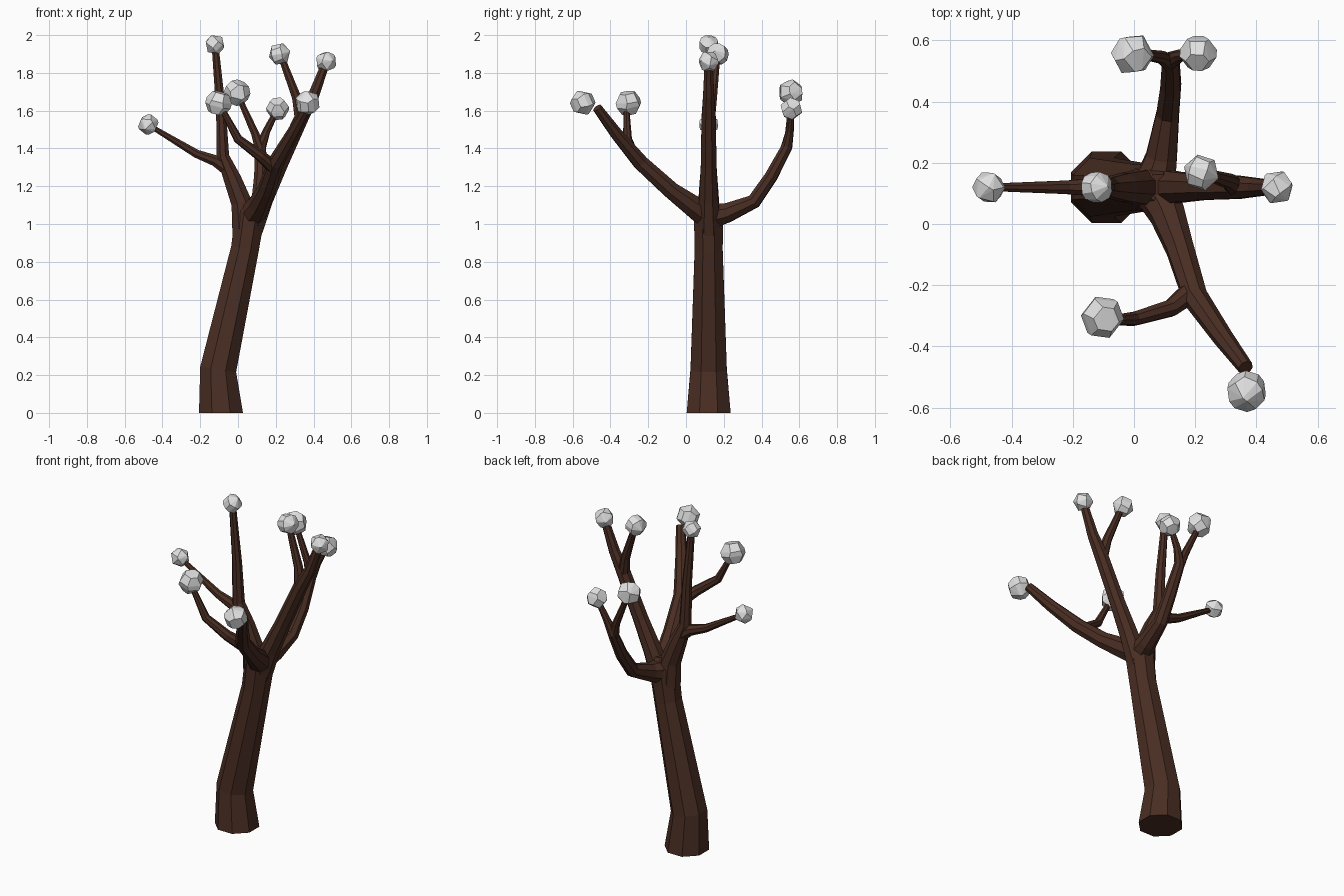
import bpy, bmesh, math
from mathutils import Vector, Euler

if "Cube" in bpy.data.objects:
    bpy.data.objects.remove(bpy.data.objects["Cube"])


def material(name, rgb):
    m = bpy.data.materials.new(name)
    m.diffuse_color = (*rgb, 1)
    m.use_nodes = True
    m.node_tree.nodes["Principled BSDF"].inputs["Base Color"].default_value = m.diffuse_color
    return m


bark = material("brown bark", (0.068, 0.027, 0.017))
grey = material("pale grey leaves", (0.75, 0.75, 0.75))


def finish(bm, name, mat):
    bmesh.ops.recalc_face_normals(bm, faces=bm.faces)
    me = bpy.data.meshes.new(name)
    bm.to_mesh(me)
    bm.free()
    me.materials.append(mat)
    ob = bpy.data.objects.new(name, me)
    bpy.context.collection.objects.link(ob)
    return ob


def tube(name, path, sides=8, flat_ends=False):
    """Tapered faceted tube through (x, y, z, radius) points."""
    bm = bmesh.new()
    pts = [Vector(p[:3]) for p in path]
    normal = None
    rings = []
    for i, p in enumerate(pts):
        a, b = pts[max(i - 1, 0)], pts[min(i + 1, len(pts) - 1)]
        t = Vector((0, 0, 1)) if flat_ends and i == 0 else (b - a).normalized()
        if normal is None:
            normal = Vector((1, 0, 0)) if abs(t.x) < 0.8 else Vector((0, 1, 0))
        normal = (normal - t * normal.dot(t)).normalized()
        side = t.cross(normal)
        ring = []
        for k in range(sides):
            ang = 2 * math.pi * (k + 0.5) / sides
            ring.append(bm.verts.new(p + (normal * math.cos(ang) + side * math.sin(ang)) * path[i][3]))
        rings.append(ring)
    for r0, r1 in zip(rings, rings[1:]):
        for k in range(sides):
            j = (k + 1) % sides
            bm.faces.new((r0[k], r0[j], r1[j], r1[k]))
    bm.faces.new(rings[0])
    bm.faces.new(rings[-1])
    return finish(bm, name, bark)


# Trunk
tube("trunk", [(-0.09, 0.12, 0, 0.126), (-0.105, 0.12, 0.23, 0.104),
               (0.037, 0.12, 0.87, 0.08), (0.065, 0.12, 1.06, 0.085),
               (0.08, 0.12, 1.13, 0.045)], flat_ends=True)

# Left limb and its twig
tube("left_limb", [(0.035, 0.12, 0.95, 0.07), (0.02, 0.12, 1.11, 0.06), (-0.03, 0.12, 1.24, 0.05),
                   (-0.08, 0.12, 1.36, 0.036), (-0.09, 0.12, 1.6, 0.028), (-0.12, 0.12, 1.93, 0.02)])
tube("left_twig", [(-0.05, 0.12, 1.29, 0.042), (-0.12, 0.12, 1.335, 0.032),
                   (-0.22, 0.12, 1.372, 0.024), (-0.45, 0.12, 1.51, 0.014)])

# Right limb and its twig
tube("right_limb", [(0.06, 0.12, 0.95, 0.07), (0.135, 0.12, 1.13, 0.055), (0.22, 0.12, 1.31, 0.045),
                    (0.335, 0.12, 1.56, 0.041), (0.40, 0.12, 1.68, 0.032), (0.46, 0.12, 1.84, 0.024)])
tube("right_twig", [(0.335, 0.12, 1.55, 0.036), (0.31, 0.14, 1.67, 0.026), (0.235, 0.163, 1.87, 0.018)])

# Front limb and its twig
tube("front_limb", [(0.065, 0.12, 1.04, 0.075), (0.11, 0.03, 1.10, 0.06), (0.15, -0.08, 1.18, 0.048),
                    (0.20, -0.24, 1.325, 0.043), (0.29, -0.37, 1.48, 0.034), (0.365, -0.47, 1.615, 0.026)])
tube("front_twig", [(0.19, -0.22, 1.30, 0.038), (0.12, -0.275, 1.36, 0.03),
                    (0.0, -0.31, 1.45, 0.024), (-0.085, -0.315, 1.61, 0.015)])

# Back limb and its two twigs
tube("back_limb", [(0.065, 0.12, 1.04, 0.075), (0.09, 0.22, 1.06, 0.055), (0.11, 0.36, 1.12, 0.04),
                   (0.12, 0.45, 1.25, 0.036), (0.12, 0.535, 1.41, 0.03), (0.15, 0.55, 1.49, 0.021),
                   (0.205, 0.56, 1.6, 0.015)])
tube("back_twig", [(0.12, 0.525, 1.39, 0.03), (0.09, 0.545, 1.48, 0.022), (0.005, 0.56, 1.67, 0.015)])

# Faceted leaf balls on the branch tips
balls = [(-0.475, 0.12, 1.527, 0.055), (-0.122, 0.12, 1.95, 0.054), (0.22, 0.168, 1.9, 0.06),
         (0.467, 0.12, 1.86, 0.056), (0.368, -0.547, 1.642, 0.068), (-0.103, -0.305, 1.64, 0.071),
         (-0.005, 0.555, 1.695, 0.071), (0.21, 0.558, 1.61, 0.062)]
for i, (x, y, z, r) in enumerate(balls):
    bm = bmesh.new()
    for turn in (0, 1.1):
        made = bmesh.ops.create_icosphere(bm, subdivisions=1, radius=r)["verts"]
        rot = Euler((i * 0.7 + turn, i * 0.4 + turn, i * 1.1)).to_matrix()
        bmesh.ops.rotate(bm, verts=made, cent=(0, 0, 0), matrix=rot)
    # wrap both solids in one chunky hull
    hull = bmesh.ops.convex_hull(bm, input=bm.verts)
    loose = {g for g in hull["geom_interior"] + hull["geom_unused"] if isinstance(g, bmesh.types.BMVert)}
    keep = {g for g in hull["geom"] if isinstance(g, bmesh.types.BMFace)}
    bmesh.ops.delete(bm, geom=[f for f in bm.faces if f not in keep], context='FACES')
    bmesh.ops.delete(bm, geom=[v for v in loose if v.is_valid], context='VERTS')
    bmesh.ops.translate(bm, verts=bm.verts, vec=(x, y, z))
    finish(bm, "leaf_ball_%d" % (i + 1), grey)
